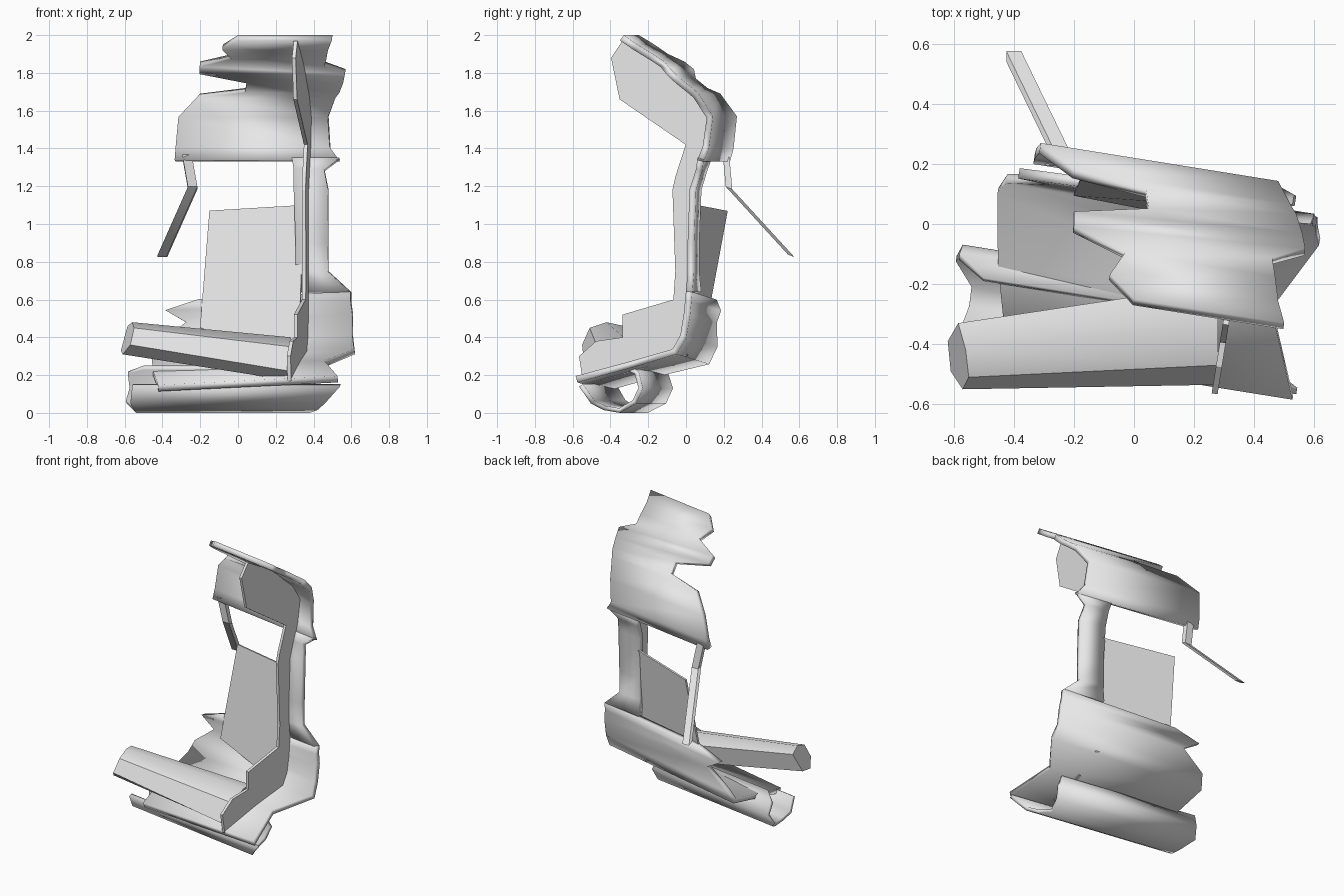
import bpy, bmesh
from mathutils import Vector

cube = bpy.data.objects.get("Cube")
if cube:
    bpy.data.objects.remove(cube, do_unlink=True)

GREY = (0.8, 0.8, 0.8, 1)
mat = bpy.data.materials.new("light_grey")
mat.use_nodes = True
mat.diffuse_color = GREY
mat.node_tree.nodes["Principled BSDF"].inputs["Base Color"].default_value = GREY

SKEW = 0.16  # the whole section is turned slightly about z


def place(x, y, z, tilt=0.0):
    return Vector((x, y - SKEW * x, z + tilt * x))


def finish(name, bm, thick=0.0, offset=-1, smooth=35):
    mesh = bpy.data.meshes.new(name)
    bm.to_mesh(mesh)
    bm.free()
    mesh.materials.append(mat)
    obj = bpy.data.objects.new(name, mesh)
    bpy.context.collection.objects.link(obj)
    if thick:
        mod = obj.modifiers.new("thickness", "SOLIDIFY")
        mod.thickness, mod.offset = thick, offset
    bpy.ops.object.select_all(action="DESELECT")
    obj.select_set(True)
    bpy.context.view_layer.objects.active = obj
    if smooth:
        bpy.ops.object.shade_smooth_by_angle(angle=smooth * 0.01745)
    return obj


def shell(name, rows, thick=0.035, tilt=0.0):
    """Torn skin: each row is (y, z, left end x, right end x)."""
    bm = bmesh.new()
    pairs = [(bm.verts.new(place(a, y, z, tilt)), bm.verts.new(place(b, y, z, tilt)))
             for y, z, a, b in rows]
    for (a, b), (c, d) in zip(pairs, pairs[1:]):
        bm.faces.new((a, b, d, c))
    return finish(name, bm, thick)


def loft(name, sections):
    """Closed solid through matching rings of points."""
    bm = bmesh.new()
    rings = [[bm.verts.new(p) for p in s] for s in sections]
    n = len(rings[0])
    for r, s in zip(rings, rings[1:]):
        for i in range(n):
            j = (i + 1) % n
            bm.faces.new((r[i], r[j], s[j], s[i]))
    bm.faces.new(rings[0])
    bm.faces.new(rings[-1])
    bmesh.ops.recalc_face_normals(bm, faces=bm.faces)
    return finish(name, bm)


def plate(name, points, thick=0.02):
    bm = bmesh.new()
    bm.faces.new([bm.verts.new(p) for p in points])
    return finish(name, bm, thick, 0, 0)


# Roof skin with a torn side edge
shell("roof_skin", [
    (-0.25, 2.0, 0.0, 0.5), (-0.18, 1.95, -0.08, 0.48), (-0.10, 1.9, -0.03, 0.47),
    (-0.04, 1.86, -0.2, 0.46), (0.01, 1.82, -0.2, 0.57), (0.06, 1.77, 0.05, 0.56),
    (0.12, 1.72, 0.04, 0.54), (0.15, 1.69, -0.2, 0.52), (0.22, 1.57, -0.31, 0.48),
    (0.20, 1.4, -0.325, 0.49), (0.18, 1.33, -0.33, 0.54)])

# Narrow rear column between roof and floor
shell("rear_column", [
    (0.18, 1.34, 0.29, 0.54), (0.16, 1.28, 0.3, 0.46), (0.13, 1.18, 0.3, 0.48),
    (0.12, 0.9, 0.31, 0.48), (0.12, 0.75, 0.31, 0.48), (0.13, 0.64, 0.31, 0.6)])

# Lower skin curving forward into the floor
shell("lower_skin", [
    (0.13, 0.61, -0.2, 0.6), (0.125, 0.56, -0.38, 0.6), (0.12, 0.49, -0.27, 0.61),
    (0.10, 0.37, -0.42, 0.61), (0.05, 0.28, -0.45, 0.62), (-0.2, 0.22, -0.45, 0.46),
    (-0.49, 0.135, -0.42, 0.53)], tilt=0.05)

# Rounded belly shell underneath
shell("belly_shell", [
    (-0.26, 0.25, -0.5, 0.3), (-0.19, 0.22, -0.58, 0.38), (-0.16, 0.13, -0.57, 0.42),
    (-0.2, 0.05, -0.59, 0.4), (-0.29, 0.0, -0.54, 0.38), (-0.37, 0.015, -0.55, 0.42),
    (-0.43, 0.05, -0.57, 0.46), (-0.48, 0.14, -0.56, 0.54)], 0.025)

# Upright bulkhead rib following the skin
inner = [(-0.28, 1.97), (-0.34, 1.88), (-0.295, 1.66), (0.055, 1.42), (0.0, 1.25),
         (-0.015, 1.18), (0.0, 0.75), (-0.01, 0.6), (-0.28, 0.52), (-0.28, 0.4),
         (-0.42, 0.38), (-0.51, 0.3)]
outer = [(-0.49, 0.17), (-0.2, 0.25), (0.04, 0.32), (0.08, 0.4), (0.1, 0.64),
         (0.1, 1.18), (0.16, 1.35), (0.19, 1.57), (0.12, 1.69), (0.0, 1.8)]
plate("bulkhead", [(0.35 + SKEW * y, y - 0.055, z) for y, z in inner + outer])

# Tapered rounded console across the front
console_left = [(-0.62, -0.39, 0.33), (-0.585, -0.33, 0.46), (-0.56, -0.42, 0.48),
                (-0.55, -0.51, 0.45), (-0.57, -0.55, 0.36), (-0.61, -0.49, 0.31)]
console_right = [(0.28, -0.2, 0.24), (0.28, -0.2, 0.36), (0.28, -0.33, 0.4),
                 (0.28, -0.47, 0.35), (0.28, -0.535, 0.22), (0.28, -0.45, 0.17)]
loft("front_console", [console_left, console_right])

# Leaning back panel
plate("back_panel", [(0.35, 0.06, 1.1), (-0.15, 0.215, 1.07),
                     (-0.2, 0.1, 0.45), (0.32, 0.0, 0.3)], 0.012)

# Broken strut hanging from the roof edge
path = [(-0.27, 0.215, 1.36), (-0.24, 0.23, 1.19), (-0.4, 0.56, 0.83)]
loft("hanging_strut", [[(x + dx, y + dy, z - dy * 0.4) for dx, dy in
                        ((-0.025, -0.02), (0.025, -0.02), (0.025, 0.015), (-0.025, 0.015))]
                       for x, y, z in path])
